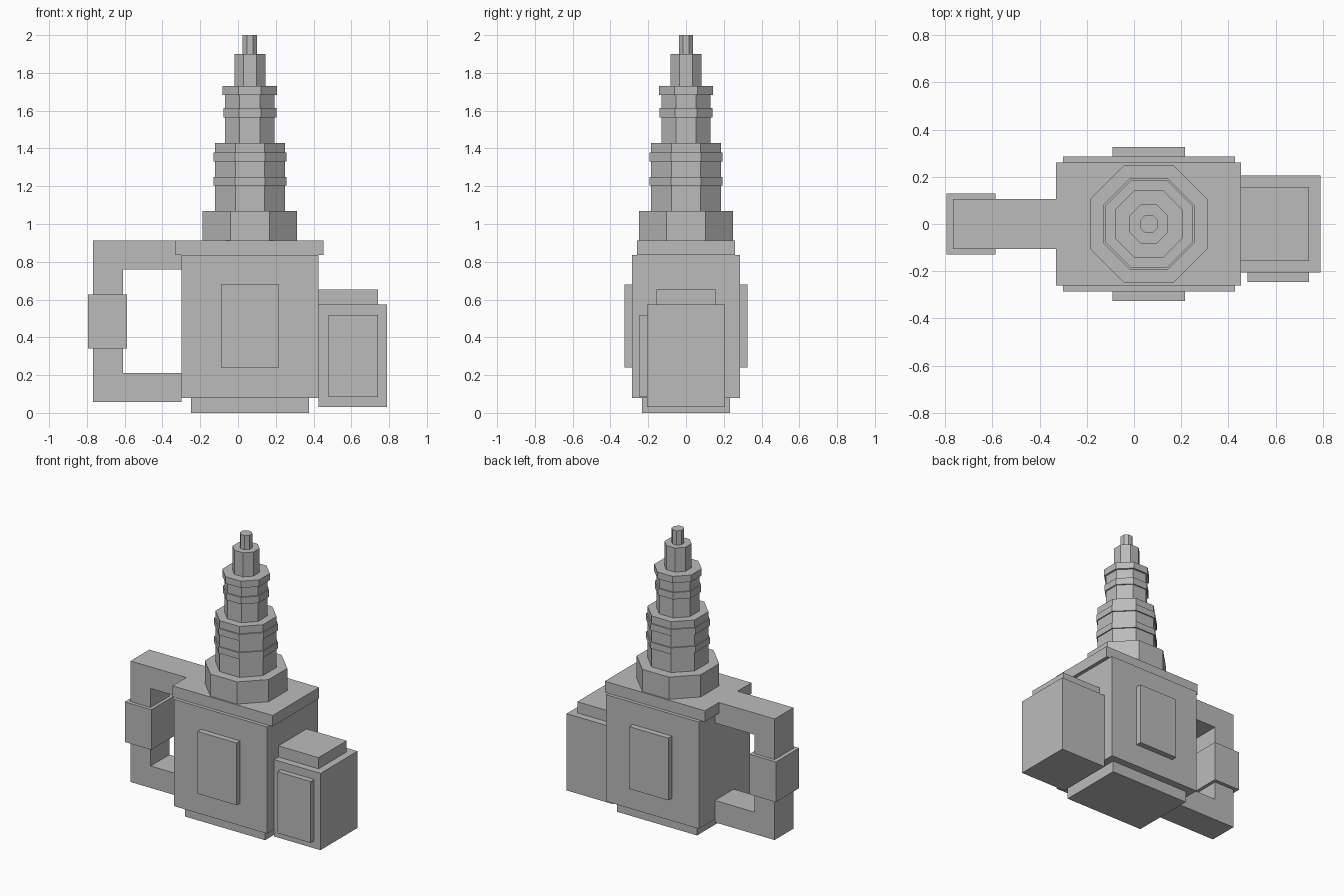
import bpy, bmesh, math

if "Cube" in bpy.data.objects:
    bpy.data.objects.remove(bpy.data.objects["Cube"])

grey = bpy.data.materials.new("plain_grey")
grey.diffuse_color = (0.5, 0.5, 0.5, 1)
grey.use_nodes = True
grey.node_tree.nodes["Principled BSDF"].inputs["Base Color"].default_value = grey.diffuse_color


def finish(name, bm):
    bmesh.ops.recalc_face_normals(bm, faces=bm.faces)
    mesh = bpy.data.meshes.new(name)
    bm.to_mesh(mesh)
    bm.free()
    mesh.materials.append(grey)
    obj = bpy.data.objects.new(name, mesh)
    bpy.context.collection.objects.link(obj)
    return obj


def box(name, x, y, z):
    bm = bmesh.new()
    bmesh.ops.create_cube(bm, size=1)
    for v in bm.verts:
        for i, (lo, hi) in enumerate((x, y, z)):
            v.co[i] = lo if v.co[i] < 0 else hi
    return finish(name, bm)


def extrude_y(name, outline, half):
    bm = bmesh.new()
    face = bm.faces.new([bm.verts.new((x, -half, z)) for x, z in outline])
    out = bmesh.ops.extrude_face_region(bm, geom=[face])["geom"]
    for v in out:
        if isinstance(v, bmesh.types.BMVert):
            v.co.y = half
    return finish(name, bm)


def octagon_tower(name, cx, profile):
    # profile of (flat radius, z), revolved in eight flat sides facing the axes
    bm = bmesh.new()
    rings = []
    for r, z in profile:
        r /= math.cos(math.pi / 8)
        angles = [(i + 0.5) * math.pi / 4 for i in range(8)]
        rings.append([bm.verts.new((cx + r * math.cos(a), r * math.sin(a), z)) for a in angles])
    for low, high in zip(rings, rings[1:]):
        for i in range(8):
            j = (i + 1) % 8
            bm.faces.new((low[i], low[j], high[j], high[i]))
    bm.faces.new(rings[0])
    bm.faces.new(rings[-1])
    return finish(name, bm)


# main body with foot, lid and a raised panel front and back
box("base_foot", (-0.25, 0.375), (-0.233, 0.233), (0, 0.08))
box("body", (-0.30, 0.427), (-0.285, 0.285), (0.08, 0.835))
box("lid", (-0.33, 0.453), (-0.26, 0.26), (0.835, 0.913))
for name, s in (("front_panel", -1), ("back_panel", 1)):
    box(name, (-0.09, 0.217), sorted((s * 0.285, s * 0.325)), (0.24, 0.68))

# side box with cap and front plate
box("side_box", (0.427, 0.79), (-0.206, 0.206), (0.03, 0.573))
box("side_box_cap", (0.427, 0.74), (-0.157, 0.157), (0.573, 0.652))
box("side_box_plate", (0.48, 0.74), (-0.245, -0.206), (0.083, 0.517))

# C-shaped handle and its thicker grip
extrude_y("handle", [(-0.33, 0.913), (-0.767, 0.913), (-0.767, 0.057), (-0.30, 0.057),
                     (-0.30, 0.212), (-0.61, 0.212), (-0.61, 0.76), (-0.30, 0.76),
                     (-0.30, 0.835), (-0.33, 0.835)], 0.105)
box("handle_grip", (-0.795, -0.587), (-0.13, 0.13), (0.342, 0.626))

# stepped eight-sided tower: (flat radius, bottom z) of each tier, upwards
tiers = [(0.25, 0.913), (0.185, 1.07), (0.193, 1.203), (0.185, 1.248), (0.193, 1.332),
         (0.185, 1.378), (0.131, 1.43), (0.14, 1.565), (0.131, 1.613), (0.144, 1.682),
         (0.082, 1.73), (0.038, 1.90)]
tops = [z for _, z in tiers[1:]] + [2.0]
profile = [p for (r, z), top in zip(tiers, tops) for p in ((r, z), (r, top))]
octagon_tower("stepped_tower", 0.063, profile)
